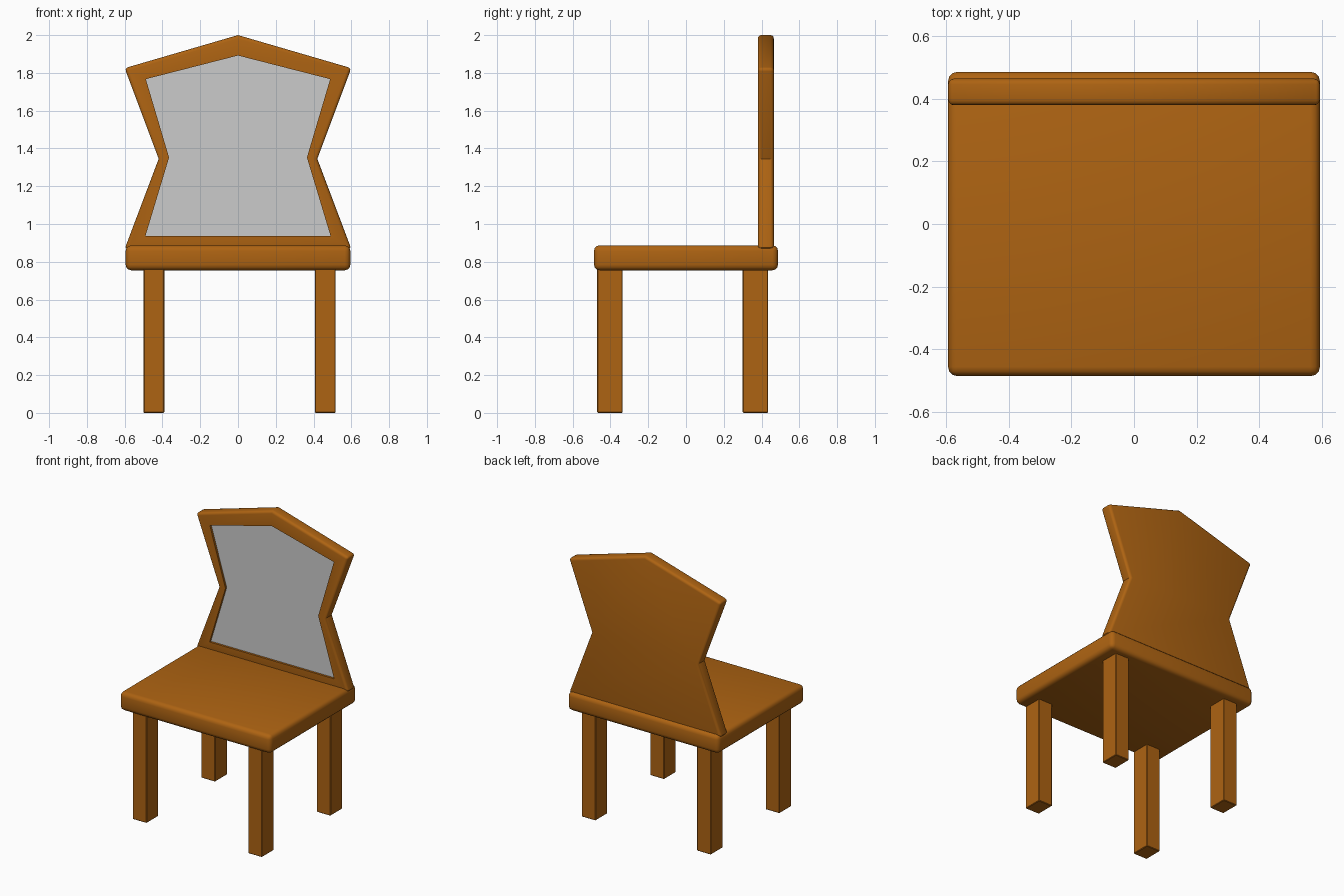
import bpy, bmesh

if "Cube" in bpy.data.objects:
    bpy.data.objects.remove(bpy.data.objects["Cube"])

wood = bpy.data.materials.new("wood")
wood.diffuse_color = (0.42, 0.125, 0.006, 1)
wood.use_nodes = True
wood.node_tree.nodes["Principled BSDF"].inputs["Base Color"].default_value = wood.diffuse_color


def finish(name, bm, mat=None):
    mesh = bpy.data.meshes.new(name)
    bm.to_mesh(mesh)
    bm.free()
    ob = bpy.data.objects.new(name, mesh)
    bpy.context.collection.objects.link(ob)
    if mat:
        mesh.materials.append(mat)
    bpy.ops.object.select_all(action='DESELECT')
    ob.select_set(True)
    bpy.context.view_layer.objects.active = ob
    bpy.ops.object.shade_smooth_by_angle(angle=0.6)
    return ob


def box(name, lo, hi, bevel, segments):
    bm = bmesh.new()
    bmesh.ops.create_cube(bm, size=1)
    for v in bm.verts:
        v.co = [(a + b) / 2 + c * (b - a) for a, b, c in zip(lo, hi, v.co)]
    bmesh.ops.bevel(bm, geom=bm.edges[:], offset=bevel, segments=segments,
                    profile=0.5, affect='EDGES')
    return finish(name, bm, wood)


def mirrored(half, top):
    # closed outline from the right-hand points plus the apex
    return half + [(0, top)] + [(-x, z) for x, z in reversed(half)]


# Seat slab
box("seat", (-0.595, -0.487, 0.755), (0.595, 0.487, 0.887), 0.03, 3)

# Four legs
for row, y0, y1 in (("front", -0.47, -0.335), ("back", 0.30, 0.435)):
    for side, x0, x1 in (("left", -0.50, -0.39), ("right", 0.407, 0.517)):
        box(f"{row}_leg_{side}", (x0, y0, 0), (x1, y1, 0.765), 0.004, 1)

# Backrest: outer outline, with a shallow recess at the front
outer = mirrored([(0.6, 0.868), (0.42, 1.345), (0.6, 1.825)], 2.0)
inner = mirrored([(0.49, 0.937), (0.365, 1.352), (0.488, 1.767)], 1.892)
FRONT, REAR, RECESS = 0.38, 0.465, 0.395

bm = bmesh.new()
rings = [[bm.verts.new((x, y, z)) for x, z in pts]
         for pts, y in ((outer, REAR), (outer, FRONT), (inner, FRONT), (inner, RECESS))]
n = len(outer)
for a, b in zip(rings, rings[1:]):
    for i in range(n):
        j = (i + 1) % n
        bm.faces.new((a[i], a[j], b[j], b[i]))
bm.faces.new(list(reversed(rings[0])))
bmesh.ops.recalc_face_normals(bm, faces=bm.faces[:])

# Round the rims and the four outer corners
rims = [bm.edges.get((r[i], r[(i + 1) % n])) for r in rings[:2] for i in range(n)]
corners = [bm.edges.get((rings[0][i], rings[1][i])) for i in (0, 2, 4, 6)]
bmesh.ops.bevel(bm, geom=rims + corners, offset=0.018, segments=3,
                profile=0.5, affect='EDGES')
finish("backrest_frame", bm, wood)

# Grey inset panel
bm = bmesh.new()
bm.faces.new([bm.verts.new((x, RECESS, z)) for x, z in inner])
finish("backrest_panel", bm)
